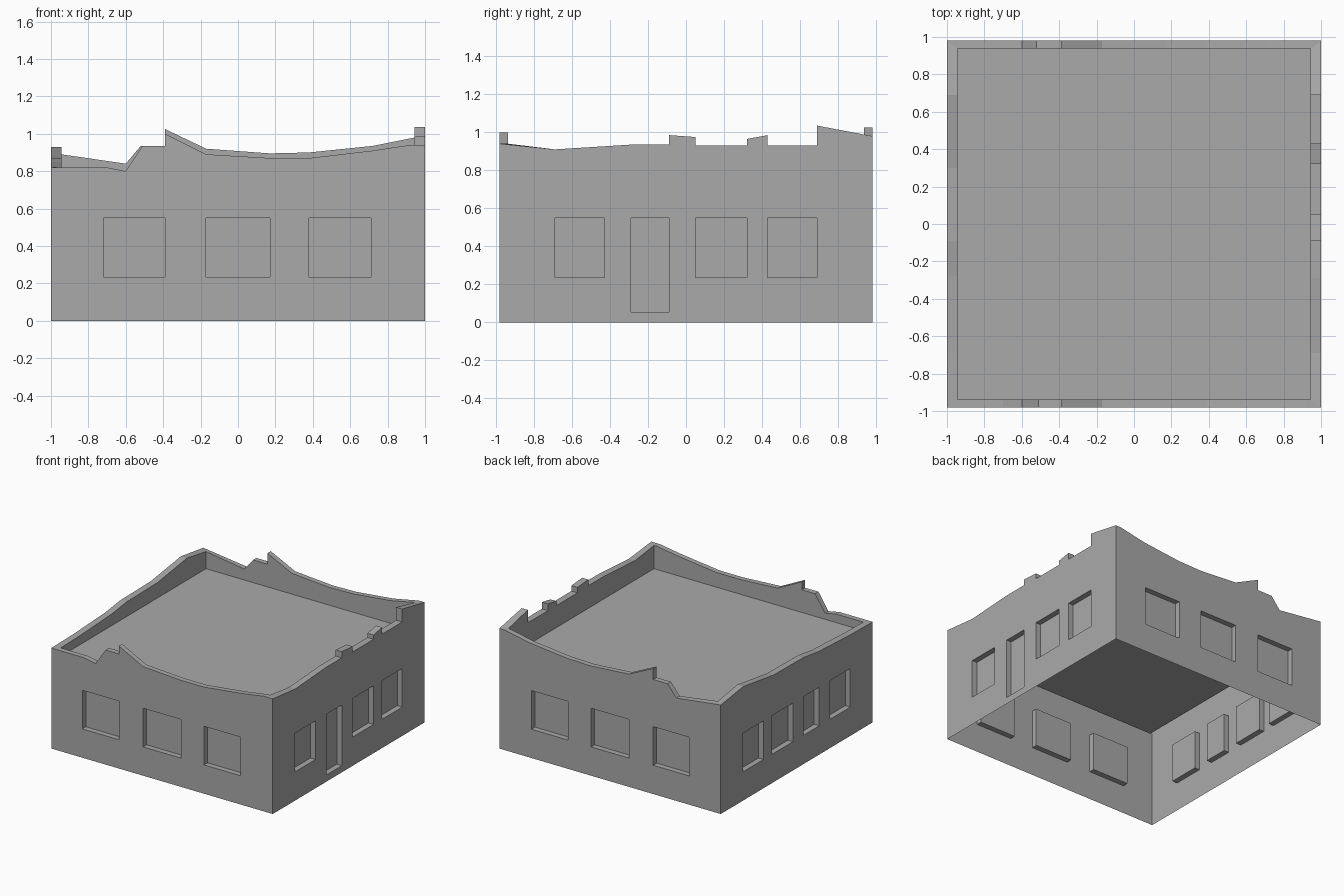
import bpy, bmesh
from mathutils import Vector

cube = bpy.data.objects.get("Cube")
if cube:
    bpy.data.objects.remove(cube, do_unlink=True)

HX, HY = 1.0, 0.98            # outer half sizes
IX, IY = 0.945, 0.937         # inner half sizes at the parapet
ROOF, RECESS = 0.75, 0.045
SILL, HEAD = 0.235, 0.55

grey = bpy.data.materials.new("concrete grey")
grey.use_nodes = True
grey.diffuse_color = (0.4, 0.4, 0.4, 1)
bsdf = next(n for n in grey.node_tree.nodes if n.type == 'BSDF_PRINCIPLED')
bsdf.inputs["Base Color"].default_value = (0.4, 0.4, 0.4, 1)


def finish(bm, name):
    bmesh.ops.remove_doubles(bm, verts=bm.verts, dist=1e-5)
    mesh = bpy.data.meshes.new(name)
    bm.to_mesh(mesh)
    bm.free()
    mesh.materials.append(grey)
    obj = bpy.data.objects.new(name, mesh)
    bpy.context.scene.collection.objects.link(obj)


def add_face(bm, points, toward):
    """Add a face turned toward a direction, dropping repeated corners."""
    corners = []
    for p in points:
        if all((p - q).length > 1e-5 for q in corners):
            corners.append(p)
    if len(corners) < 3:
        return
    face = bm.faces.new([bm.verts.new(p) for p in corners])
    face.normal_update()
    if face.normal.dot(toward) < 0:
        face.normal_flip()


def make_wall(name, along_x, side, profile, windows):
    """Outer sheet with recessed windows, and a broken parapet on top."""
    bm = bmesh.new()
    inner, thick = (IX, HY - IY) if along_x else (IY, HX - IX)

    def at(u, depth, z):
        if along_x:
            return Vector((u, side * (HY - depth), z))
        return Vector((side * (HX - depth), u, z))

    def inside(u, z):
        return at(max(-inner, min(inner, u)), thick, z)

    out = at(0, -1, 0) - at(0, 0, 0)
    along = at(1, 0, 0) - at(0, 0, 0)
    up = Vector((0, 0, 1))

    def height(u, mid):
        for (a, za), (b, zb) in zip(profile, profile[1:]):
            if a < mid < b:
                return za + (zb - za) * (u - a) / (b - a)

    # outer sheet, column by column around the openings
    breaks = sorted({p[0] for p in profile} | {e for w in windows for e in w[:2]})
    for a, b in zip(breaks, breaks[1:]):
        mid = (a + b) / 2
        za, zb = height(a, mid), height(b, mid)
        opening = next((w for w in windows if w[0] < mid < w[1]), None)
        spans = [(0, 0, za, zb)]
        if opening:
            low, high = opening[2:]
            spans = [(0, 0, low, low), (high, high, za, zb)]
        for a0, b0, a1, b1 in spans:
            add_face(bm, [at(a, 0, a0), at(b, 0, b0), at(b, 0, b1), at(a, 0, a1)], out)

    # window panes and reveals
    for a, b, low, high in windows:
        rim = [(a, low), (b, low), (b, high), (a, high)]
        add_face(bm, [at(u, RECESS, z) for u, z in rim], out)
        for (p, q), facing in zip(zip(rim, rim[1:] + rim[:1]), (up, -along, -up, along)):
            add_face(bm, [at(p[0], 0, p[1]), at(q[0], 0, q[1]),
                          at(q[0], RECESS, q[1]), at(p[0], RECESS, p[1])], facing)

    # parapet top, steps and inner face
    for (a, za), (b, zb) in zip(profile, profile[1:]):
        facing = up if b > a else along * (za - zb)
        add_face(bm, [at(a, 0, za), at(b, 0, zb), inside(b, zb), inside(a, za)], facing)
        if b > a:
            add_face(bm, [inside(a, za), inside(b, zb),
                          inside(b, ROOF), inside(a, ROOF)], -out)
    finish(bm, name)


# broken parapet outlines
front_top = [(-1, .82), (-.7, .82), (-.6, .80), (-.51, .935), (-.39, .935), (-.39, 1.0),
             (-.17, .89), (.17, .87), (.38, .87), (.72, .91), (.92, .94), (1, .94)]
back_top = [(-1, .89), (-.6, .84), (-.52, .935), (-.39, .935), (-.39, 1.025),
            (-.17, .92), (.17, .895), (.38, .90), (.72, .935), (.95, .98), (1, .98)]
right_top = [(-.98, .94), (-.69, .91), (-.29, .935), (-.09, .935), (-.09, .985),
             (.05, .975), (.05, .93), (.32, .93), (.32, .965), (.43, .985),
             (.43, .93), (.69, .93), (.69, 1.035), (.98, .98)]
left_top = [(-.98, .82), (-.69, .825), (-.28, .845), (-.09, .87), (.3, .875),
            (.69, .93), (.98, .89)]

wide = [(a, b, SILL, HEAD) for a, b in ((-.72, -.39), (-.17, .17), (.38, .71))]
small = [(a, b, SILL, HEAD) for a, b in ((-.69, -.43), (.05, .32), (.43, .69))]
doorway = (-.29, -.09, .055, HEAD)
slim = (-.29, -.09, SILL, HEAD)

make_wall("front_wall", True, -1, front_top, wide)
make_wall("back_wall", True, 1, back_top, wide)
make_wall("door_side_wall", False, 1, right_top, small + [doorway])
make_wall("window_side_wall", False, -1, left_top, small + [slim])

# flat roof set below the parapet
bm = bmesh.new()
add_face(bm, [Vector((x * IX, y * IY, ROOF))
              for x, y in ((-1, -1), (1, -1), (1, 1), (-1, 1))], Vector((0, 0, 1)))
finish(bm, "roof")
